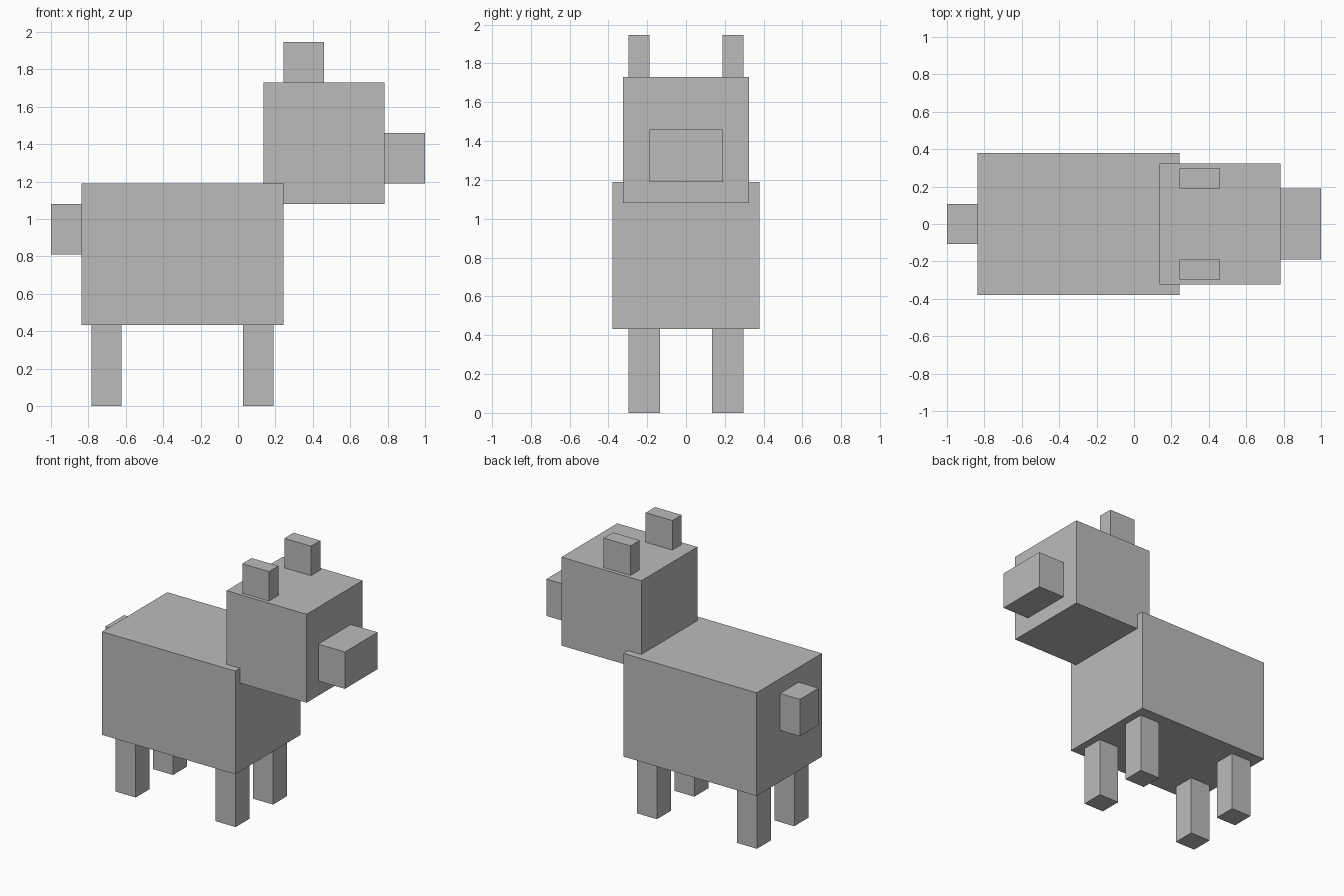
import bpy
import bmesh
from mathutils import Vector

if "Cube" in bpy.data.objects:
    bpy.data.objects.remove(bpy.data.objects["Cube"], do_unlink=True)

UNIT = 2 / 37  # the whole animal sits on a grid 37 units long

grey = bpy.data.materials.new("plain_grey")
grey.use_nodes = True
colour = (0.5, 0.5, 0.5, 1)
grey.diffuse_color = colour
grey.node_tree.nodes["Principled BSDF"].inputs["Base Color"].default_value = colour


def box(name, low, size):
    """Box from its lowest corner and its size, both in grid units."""
    low, size = Vector(low) * UNIT, Vector(size) * UNIT
    bm = bmesh.new()
    bmesh.ops.create_cube(bm, size=1)
    bmesh.ops.scale(bm, vec=size, verts=bm.verts)
    mesh = bpy.data.meshes.new(name)
    bm.to_mesh(mesh)
    bm.free()
    mesh.materials.append(grey)
    obj = bpy.data.objects.new(name, mesh)
    obj.location = low + size / 2
    bpy.context.collection.objects.link(obj)


def pair(name, low, size):
    """Box and its mirror copy across the animal's long axis."""
    x, y, z = low
    box(name + "_far", low, size)
    box(name + "_near", (x, -y - size[1], z), size)


# Trunk and tail
box("body", (-15.5, -7, 8), (20, 14, 14))
box("tail", (-18.5, -2, 15), (3, 4, 5))

# Head
box("head", (2.5, -6, 20), (12, 12, 12))
box("snout", (14.5, -3.5, 22), (4, 7, 5))
pair("ear", (4.5, 3.5, 32), (4, 2, 4))

# Legs
pair("hind_leg", (-14.5, 2.5, 0), (3, 3, 8))
pair("front_leg", (0.5, 2.5, 0), (3, 3, 8))
